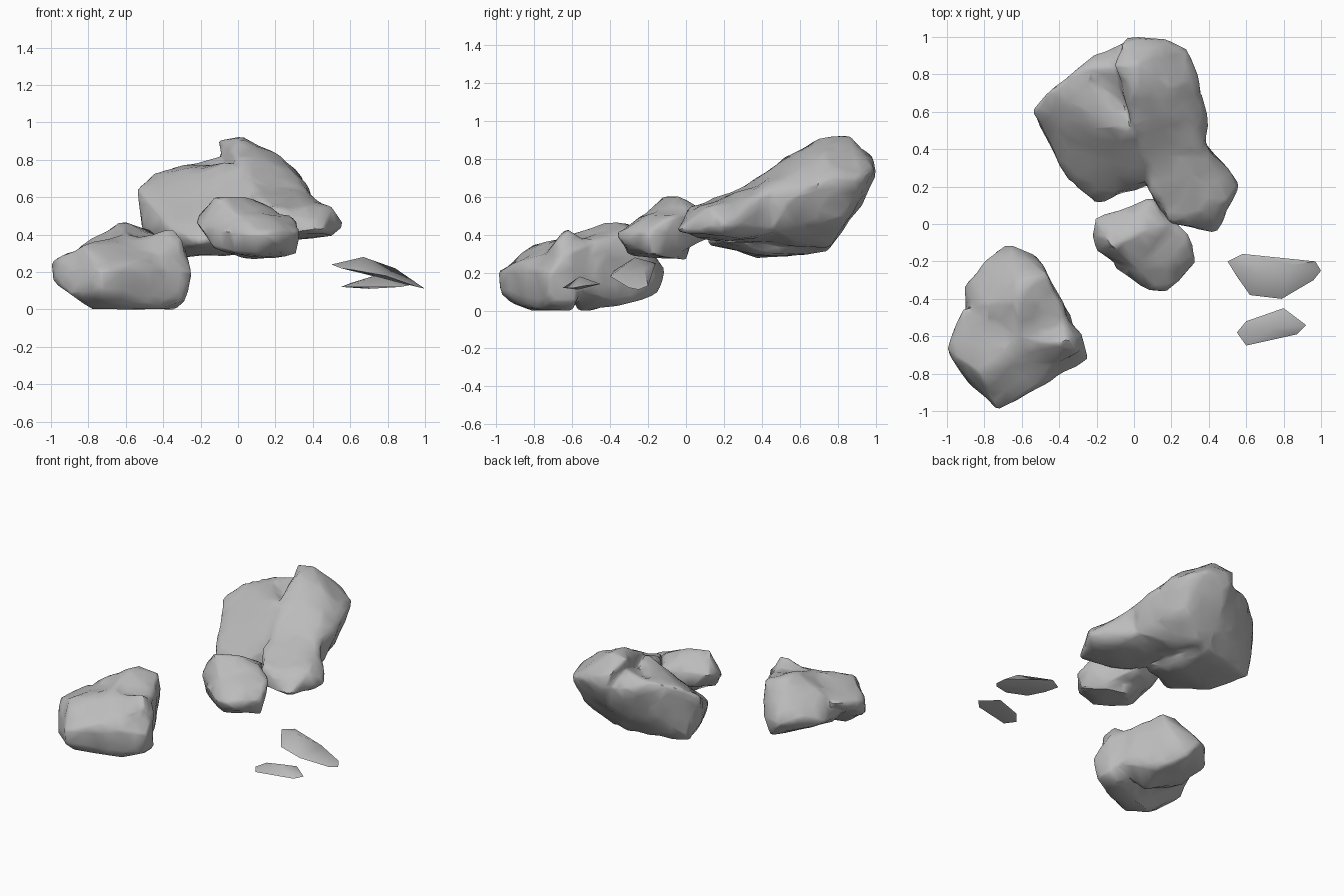
import bpy
import bmesh
import math
from mathutils import noise

cube = bpy.data.objects.get("Cube")
if cube:
    bpy.data.objects.remove(cube, do_unlink=True)

# One plain grey stone colour
stone = bpy.data.materials.new("grey_stone")
stone.use_nodes = True
colour = (.5, .5, .5, 1)
stone.diffuse_color = colour
shader = next(node for node in stone.node_tree.nodes if node.type == "BSDF_PRINCIPLED")
shader.inputs["Base Color"].default_value = colour
shader.inputs["Roughness"].default_value = .9


def add_hull(bm, corners):
    """Wrap a closed convex chunk round a few corner points."""
    verts = [bm.verts.new(corner) for corner in corners]
    result = bmesh.ops.convex_hull(bm, input=verts)
    loose = {item for key in ("geom_interior", "geom_unused")
             for item in result[key] if isinstance(item, bmesh.types.BMVert)}
    if loose:
        bmesh.ops.delete(bm, geom=list(loose), context="VERTS")


def make_object(name, chunks):
    bm = bmesh.new()
    for corners in chunks:
        add_hull(bm, corners)
    bmesh.ops.recalc_face_normals(bm, faces=bm.faces)
    mesh = bpy.data.meshes.new(name)
    bm.to_mesh(mesh)
    bm.free()
    mesh.materials.append(stone)
    obj = bpy.data.objects.new(name, mesh)
    bpy.context.collection.objects.link(obj)
    return obj


def smooth_edges(obj, degrees):
    bpy.ops.object.select_all(action="DESELECT")
    obj.select_set(True)
    bpy.context.view_layer.objects.active = obj
    bpy.ops.object.shade_smooth_by_angle(angle=math.radians(degrees))


def apply_modifiers(obj):
    graph = bpy.context.evaluated_depsgraph_get()
    baked = bpy.data.meshes.new_from_object(obj.evaluated_get(graph))
    obj.modifiers.clear()
    obj.data = baked


def make_rock(name, *chunks):
    """Fuse chunks into one worn, lumpy boulder with broad facets."""
    obj = make_object(name, chunks)
    remesh = obj.modifiers.new("fuse", "REMESH")
    remesh.mode = "VOXEL"
    remesh.voxel_size = .016
    worn = obj.modifiers.new("wear", "SMOOTH")
    worn.factor = .5
    worn.iterations = 4
    apply_modifiers(obj)
    for vert in obj.data.vertices:
        lump = noise.noise(vert.co * 8)
        vert.co += vert.normal * (.004 + .014 * lump)
        vert.co.z = max(vert.co.z, 0)
    facets = obj.modifiers.new("facets", "DECIMATE")
    facets.ratio = .05
    apply_modifiers(obj)
    smooth_edges(obj, 45)
    return obj


# Front boulder: broad body, back lobe and a small knob on its flank
boulder_body = [
    (-1, -.67, .25), (-.99, -.68, .16), (-.91, -.45, .29), (-.73, -.99, .2),
    (-.73, -.98, .1), (-.9, -.83, .08), (-.77, -.78, 0), (-.4, -.76, .01),
    (-.28, -.72, .05), (-.25, -.72, .2), (-.28, -.6, .32), (-.33, -.6, .37),
    (-.55, -.88, .25), (-.82, -.8, .34), (-.65, -.62, .39), (-.45, -.4, .38),
    (-.29, -.58, .05), (-.7, -.92, .04), (-.35, -.6, 0),
]
boulder_lobe = [
    (-.9, -.33, .2), (-.8, -.2, .25), (-.67, -.11, .2), (-.52, -.17, .2),
    (-.47, -.27, .42), (-.62, -.4, .46), (-.6, -.3, .45), (-.85, -.45, .33),
    (-.38, -.44, .3), (-.6, -.15, .09), (-.85, -.5, .12), (-.55, -.55, 0),
    (-.9, -.7, .2), (-.6, -.72, .36), (-.3, -.58, .1), (-.35, -.54, .34),
    (-.5, -.3, .04),
]
boulder_knob = [
    (-.4, -.64, .42), (-.35, -.62, .42), (-.29, -.68, .36), (-.42, -.75, .3),
    (-.38, -.45, .34), (-.4, -.55, .1), (-.3, -.66, .15), (-.55, -.62, .38),
]
make_rock("front_boulder", boulder_body, boulder_lobe, boulder_knob)

# Middle rock: front nose and rear hump
middle_nose = [
    (.16, -.37, .41), (.08, -.36, .4), (.1, -.31, .3), (.33, -.2, .42),
    (.31, -.18, .3), (.29, -.05, .5), (.2, -.05, .27), (-.1, -.24, .42),
    (-.08, -.2, .32), (0, -.22, .51), (.2, -.17, .5), (.05, 0, .27),
    (.17, .04, .5), (-.15, 0, .45), (.2, -.33, .36),
]
middle_hump = [
    (-.23, -.05, .47), (-.21, .03, .5), (-.2, -.14, .44), (-.12, -.12, .61),
    (0, -.06, .61), (.1, .13, .5), (.1, .12, .38), (-.1, .07, .4),
    (.16, 0, .55), (.22, -.05, .3), (-.12, -.18, .33), (.02, -.25, .48),
    (0, -.25, .3), (.15, -.2, .48), (.28, -.1, .45),
]
make_rock("middle_rock", middle_nose, middle_hump)

# Great slab: left shoulder, high right ridge, rounded back and a front foot
slab_shoulder = [
    (-.54, .6, .64), (-.51, .56, .44), (-.39, .36, .33), (-.2, .11, .36),
    (.05, .2, .37), (.1, .25, .58), (-.03, .5, .78), (-.46, .7, .72),
    (-.3, .83, .77), (-.05, .73, .31), (-.47, .64, .31), (-.36, .38, .28),
    (.05, .5, .3), (0, .92, .56), (-.35, .24, .42), (-.05, .3, .31),
]
slab_ridge = [
    (-.06, .98, .82), (-.1, .85, .9), (0, .72, .91), (.02, .86, .92),
    (.18, .99, .74), (-.03, 1, .7), (.28, .93, .7), (.35, .78, .7),
    (.22, .72, .82), (.4, .53, .58), (.36, .45, .43), (0, .5, .79),
    (.1, .25, .61), (.37, .38, .62), (.1, .25, .37), (.05, .75, .33),
    (.25, .85, .5), (.2, .6, .36),
]
slab_back = [
    (-.53, .61, .62), (-.46, .7, .7), (-.3, .83, .77), (-.19, .91, .72),
    (-.05, .85, .82), (-.03, .98, .72), (.2, .97, .7), (.33, .78, .66),
    (.25, .85, .5), (0, .92, .56), (-.05, .74, .31), (-.46, .64, .32),
    (-.05, .55, .7), (.3, .55, .42), (.05, .35, .35),
]
slab_foot = [
    (.56, .21, .45), (.44, -.06, .42), (.5, .12, .54), (.18, .01, .41),
    (.2, .02, .54), (.08, .2, .6), (.08, .2, .36), (.37, .45, .63),
    (.5, .2, .39), (.36, .45, .42), (.35, .1, .55), (.1, .45, .7),
    (.15, .5, .38),
]
make_rock("great_slab", slab_shoulder, slab_ridge, slab_back, slab_foot)

# Thin stone shards lying to the side
back_shard = [
    (.5, -.2, .24), (.58, -.16, .25), (.67, -.27, .28), (.55, -.28, .22),
    (.62, -.38, .21), (.79, -.4, .18), (.84, -.22, .22), (.97, -.2, .13),
    (1, -.25, .11), (.96, -.3, .12), (.75, -.25, .18),
]
front_shard = [
    (.55, -.58, .12), (.6, -.52, .14), (.8, -.45, .14), (.92, -.54, .13),
    (.87, -.59, .12), (.6, -.65, .12), (.73, -.56, .18), (.7, -.57, .11),
]
for label, corners in (("back_shard", back_shard), ("front_shard", front_shard)):
    smooth_edges(make_object(label, [corners]), 50)
